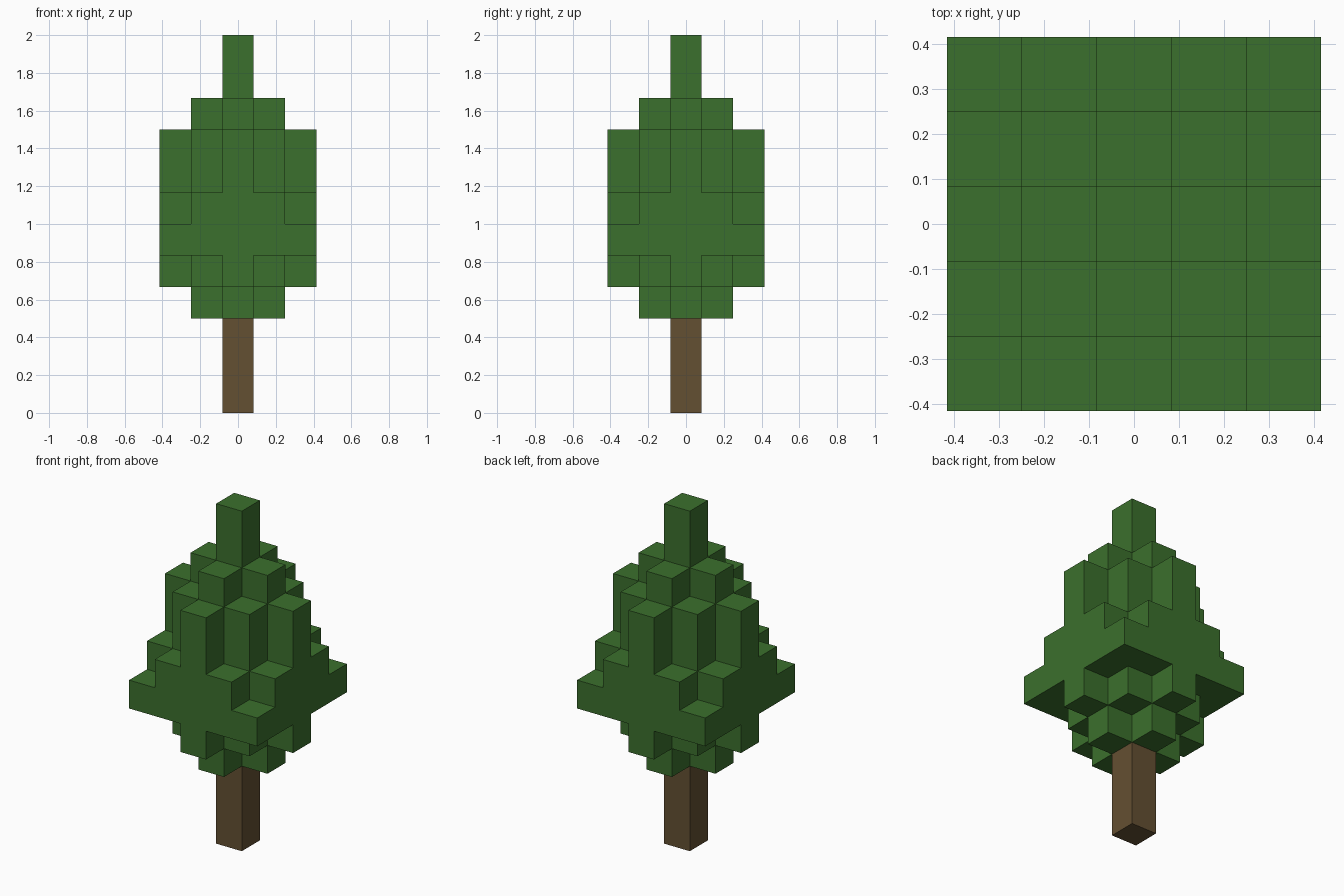
import bpy
import bmesh
from mathutils import Vector

default_cube = bpy.data.objects.get("Cube")
if default_cube:
    bpy.data.objects.remove(default_cube, do_unlink=True)

UNIT = 1 / 6        # edge of one block
TRUNK_BLOCKS = 3


def make_material(name, color):
    mat = bpy.data.materials.new(name)
    mat.use_nodes = True
    mat.diffuse_color = color
    bsdf = next(n for n in mat.node_tree.nodes if n.type == 'BSDF_PRINCIPLED')
    bsdf.inputs["Base Color"].default_value = color
    bsdf.inputs["Roughness"].default_value = 0.9
    return mat


def build_blocks(name, cells, mat):
    """Join unit blocks into one shell, keeping only the exposed faces."""
    bm = bmesh.new()
    axes = [Vector((1, 0, 0)), Vector((0, 1, 0)), Vector((0, 0, 1))]
    for cell in cells:
        centre = Vector(cell) + Vector((0, 0, 0.5))
        for k in range(3):
            for sign in (-1, 1):
                normal = axes[k] * sign
                if tuple(int(c + n) for c, n in zip(cell, normal)) in cells:
                    continue
                u = axes[(k + 1) % 3] / 2
                v = axes[(k + 2) % 3] / 2 * sign
                middle = centre + normal / 2
                corners = (middle - u - v, middle + u - v,
                           middle + u + v, middle - u + v)
                bm.faces.new([bm.verts.new(c * UNIT) for c in corners])
    bmesh.ops.remove_doubles(bm, verts=bm.verts, dist=UNIT / 100)
    mesh = bpy.data.meshes.new(name)
    bm.to_mesh(mesh)
    bm.free()
    mesh.materials.append(mat)
    obj = bpy.data.objects.new(name, mesh)
    bpy.context.collection.objects.link(obj)
    return obj


leaf_green = make_material("leaf green", (0.044, 0.162, 0.026, 1))
bark_brown = make_material("bark brown", (0.127, 0.080, 0.032, 1))

# Trunk: a single column of blocks
build_blocks("trunk", {(0, 0, z) for z in range(TRUNK_BLOCKS)}, bark_brown)

# Foliage: layers from the bottom up, each a diamond of the given reach,
# clipped to the five-by-five footprint (reach 3 drops the corners, 4 is full)
LAYER_REACH = [1, 2, 4, 3, 2, 2, 1, 0, 0]
foliage_cells = {
    (x, y, TRUNK_BLOCKS + level)
    for level, reach in enumerate(LAYER_REACH)
    for x in range(-2, 3)
    for y in range(-2, 3)
    if abs(x) + abs(y) <= reach
}
build_blocks("foliage", foliage_cells, leaf_green)
